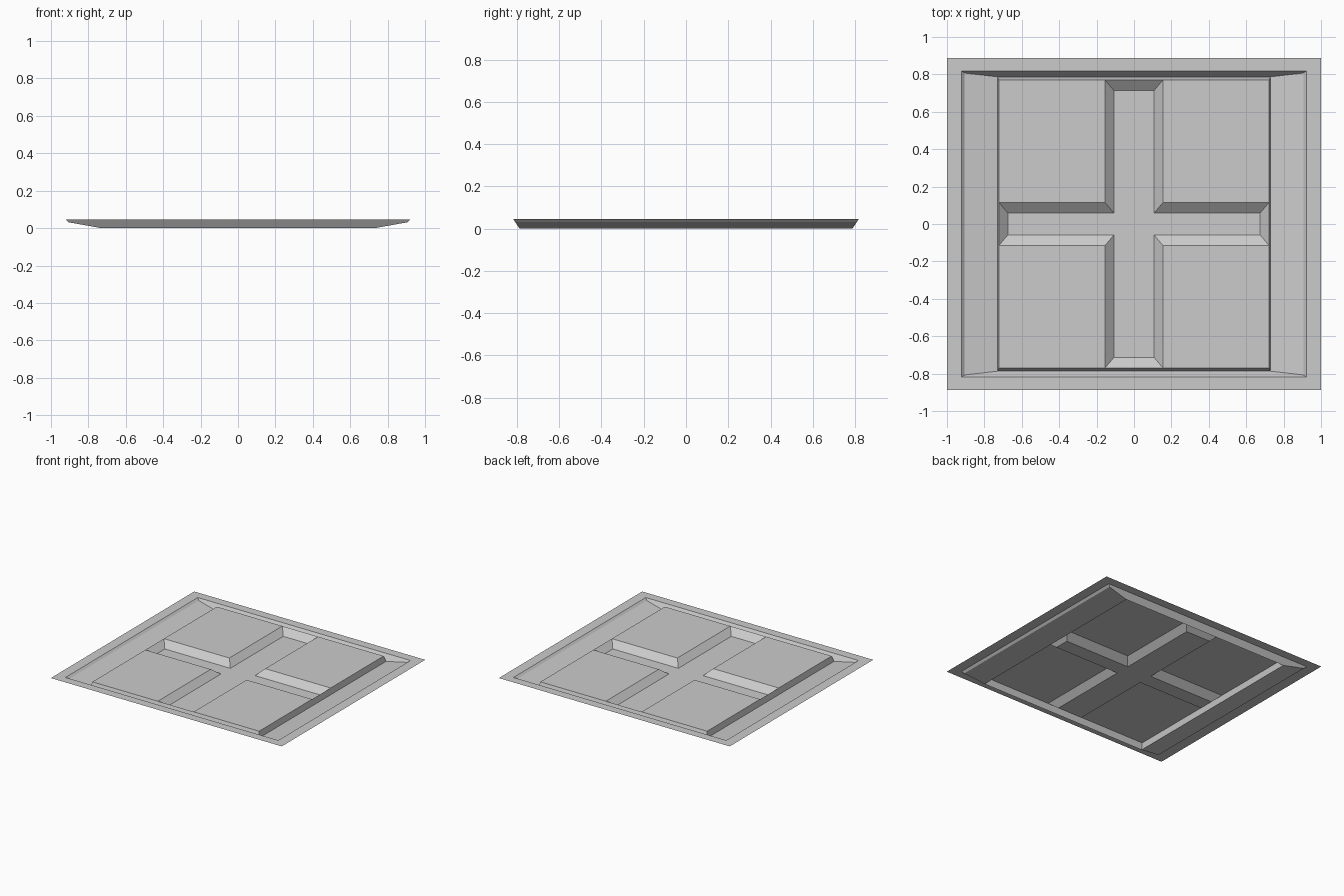
import bpy, bmesh
from mathutils import Vector

if "Cube" in bpy.data.objects:
    bpy.data.objects.remove(bpy.data.objects["Cube"])

TOP = 0.046  # level of flange and panels; lowest surfaces sit at z = 0


def sheet(name, faces):
    """Open surface from polygons, every face turned to look upward."""
    bm = bmesh.new()
    for pts in faces:
        f = bm.faces.new([bm.verts.new(p) for p in pts])
        f.normal_update()
        if f.normal.z < 0:
            f.normal_flip()
    bmesh.ops.remove_doubles(bm, verts=bm.verts, dist=1e-5)
    me = bpy.data.meshes.new(name)
    bm.to_mesh(me)
    bm.free()
    ob = bpy.data.objects.new(name, me)
    bpy.context.collection.objects.link(ob)
    return ob


def rect(x, y, z):
    return [(-x, -y, z), (x, -y, z), (x, y, z), (-x, y, z)]


def strips(a, b):
    """Quads joining two closed outlines."""
    n = len(a)
    return [(a[i], a[(i + 1) % n], b[(i + 1) % n], b[i]) for i in range(n)]


def cross(w, h, ex, ey, z):
    """Plus-shaped outline: half widths w, h and arm reaches ex, ey."""
    q = [(ex, h), (w, h), (w, ey)]
    pts = q + [(-x, y) for x, y in reversed(q)]
    pts += [(-x, -y) for x, y in q] + [(x, -y) for x, y in reversed(q)]
    return [(x, y, z) for x, y in pts]


outer = rect(1.0, 0.887, TOP)
lip = rect(0.921, 0.818, TOP)
shelf = rect(0.905, 0.807, 0.031)
groove = rect(0.731, 0.787, 0.0)
panel_edge = rect(0.722, 0.770, TOP)

# Flat surrounding flange
sheet("flange", strips(outer, lip))

# Recess: end walls with sloping shelves, and planar long walls
recess = []
for i, j in ((1, 2), (3, 0)):
    recess += [(lip[i], lip[j], shelf[j], shelf[i]),
               (shelf[i], shelf[j], groove[j], groove[i])]
for i, j in ((0, 1), (2, 3)):
    recess.append((lip[i], shelf[i], groove[i], groove[j], shelf[j], lip[j]))
sheet("recess", recess)

# Steep sides rising from the groove to the panels
sheet("panel_sides", strips(groove, panel_edge))

# Four raised flat panels
for sx, side in ((-1, "left"), (1, "right")):
    for sy, end in ((-1, "front"), (1, "back")):
        sheet(f"panel_{end}_{side}",
              [[(sx * x, sy * y, TOP) for x, y in
                ((0.155, 0.115), (0.722, 0.115), (0.722, 0.770), (0.155, 0.770))]])

# Sunken cross channel with bevelled walls
brim = cross(0.155, 0.115, 0.722, 0.770, TOP)
floor = cross(0.107, 0.058, 0.674, 0.713, 0.0)
sheet("cross_channel", strips(brim, floor) + [floor])
